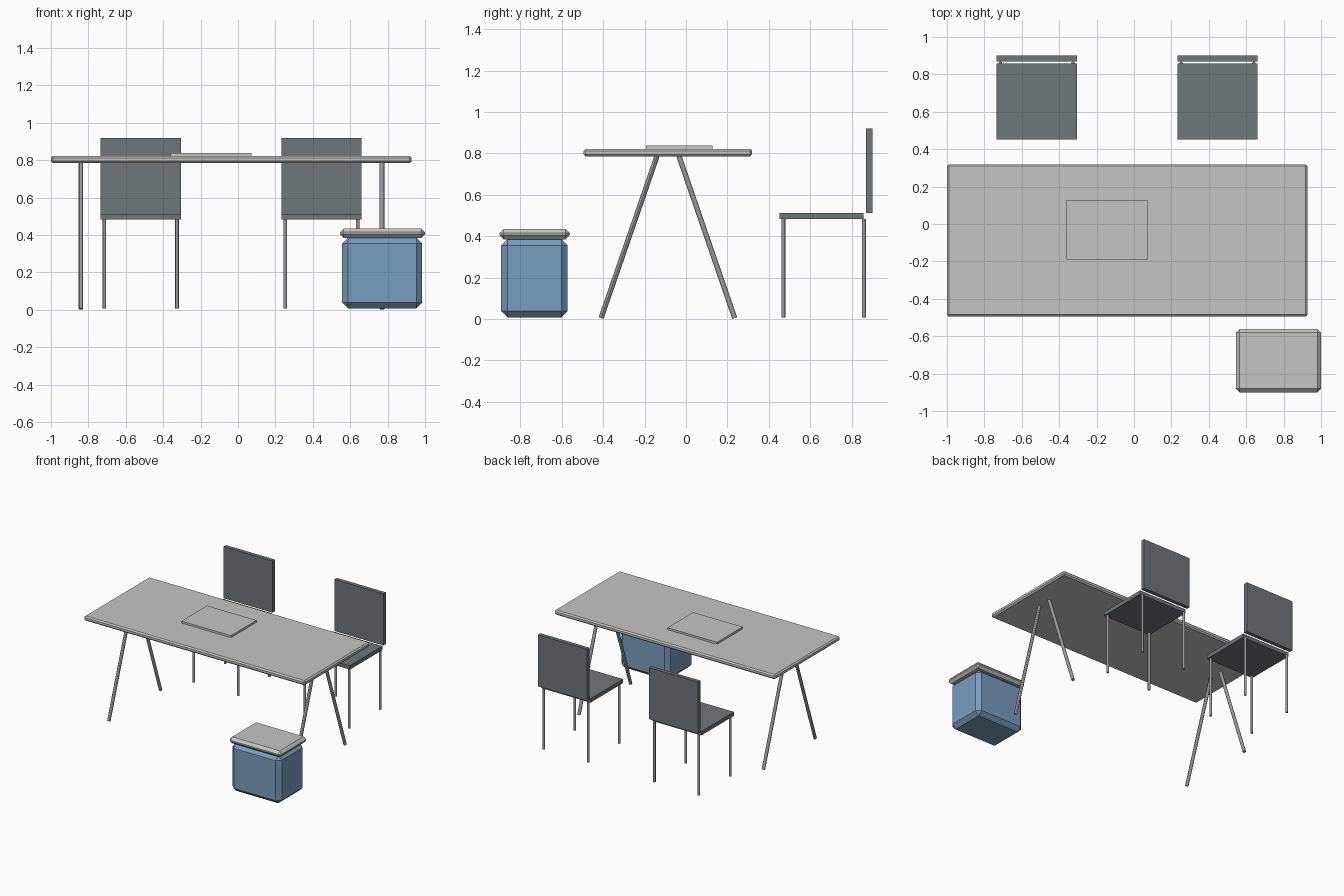
import bpy
from mathutils import Vector

cube = bpy.data.objects.get("Cube")
if cube:
    bpy.data.objects.remove(cube, do_unlink=True)


def material(name, rgb):
    mat = bpy.data.materials.new(name)
    mat.use_nodes = True
    color = (*rgb, 1)
    mat.diffuse_color = color
    mat.node_tree.nodes["Principled BSDF"].inputs["Base Color"].default_value = color
    return mat


LIGHT = material("light_grey", (0.56, 0.56, 0.54))
DARK = material("dark_grey", (0.16, 0.18, 0.19))
METAL = material("metal_grey", (0.32, 0.32, 0.34))
BLUE = material("blue", (0.19, 0.34, 0.52))


def box(name, xs, ys, zs, mat, chamfer=0):
    """Box between low and high limits, with optional chamfered edges."""
    spans = (xs, ys, zs)
    bpy.ops.mesh.primitive_cube_add(size=1, location=[sum(s) / 2 for s in spans])
    obj = bpy.context.object
    obj.name = name
    obj.scale = [s[1] - s[0] for s in spans]
    bpy.ops.object.transform_apply(location=False, rotation=False, scale=True)
    obj.data.materials.append(mat)
    if chamfer:
        bevel = obj.modifiers.new("Chamfer", "BEVEL")
        bevel.width = chamfer
        bevel.segments = 1
    return obj


def rod(name, start, end, radius, mat):
    """Round bar running between two points."""
    start, end = Vector(start), Vector(end)
    axis = end - start
    bpy.ops.mesh.primitive_cylinder_add(
        vertices=12, radius=radius, depth=axis.length, location=(start + end) / 2,
        rotation=axis.to_track_quat("Z", "Y").to_euler())
    obj = bpy.context.object
    obj.name = name
    obj.data.materials.append(mat)
    bpy.ops.object.shade_smooth_by_angle()
    return obj


# Table top and the flat pad lying on it
box("table_top", (-1, 0.928), (-0.494, 0.319), (0.785, 0.822), LIGHT, 0.01)
box("desk_pad", (-0.36, 0.072), (-0.192, 0.127), (0.82, 0.838), LIGHT)

# Splayed trestle legs
for side, x in (("right", -0.84), ("left", 0.77)):
    for end, foot, top in (("front", -0.41, -0.14), ("back", 0.235, -0.034)):
        rod(f"table_leg_{end}_{side}", (x, foot, 0.005), (x, top, 0.787), 0.0125, METAL)

# Two chairs behind the table
for side, cx in (("right", -0.52), ("left", 0.447)):
    span = (cx - 0.214, cx + 0.214)
    box(f"chair_seat_{side}", span, (0.451, 0.857), (0.482, 0.513), DARK)
    box(f"chair_back_{side}", span, (0.869, 0.9), (0.513, 0.92), DARK)
    for end, y in (("front", 0.47), ("back", 0.859)):
        for hand, dx in (("right", -0.194), ("left", 0.194)):
            x = cx + dx
            rod(f"chair_{side}_leg_{end}_{hand}", (x, y, 0.008), (x, y, 0.484),
                0.0095, METAL)

# Chamfered stool with a cushion-like lid
box("stool_body", (0.557, 0.985), (-0.892, -0.571), (0.008, 0.386), BLUE, 0.031)
box("stool_lid", (0.545, 1), (-0.9, -0.561), (0.385, 0.435), LIGHT, 0.02)
